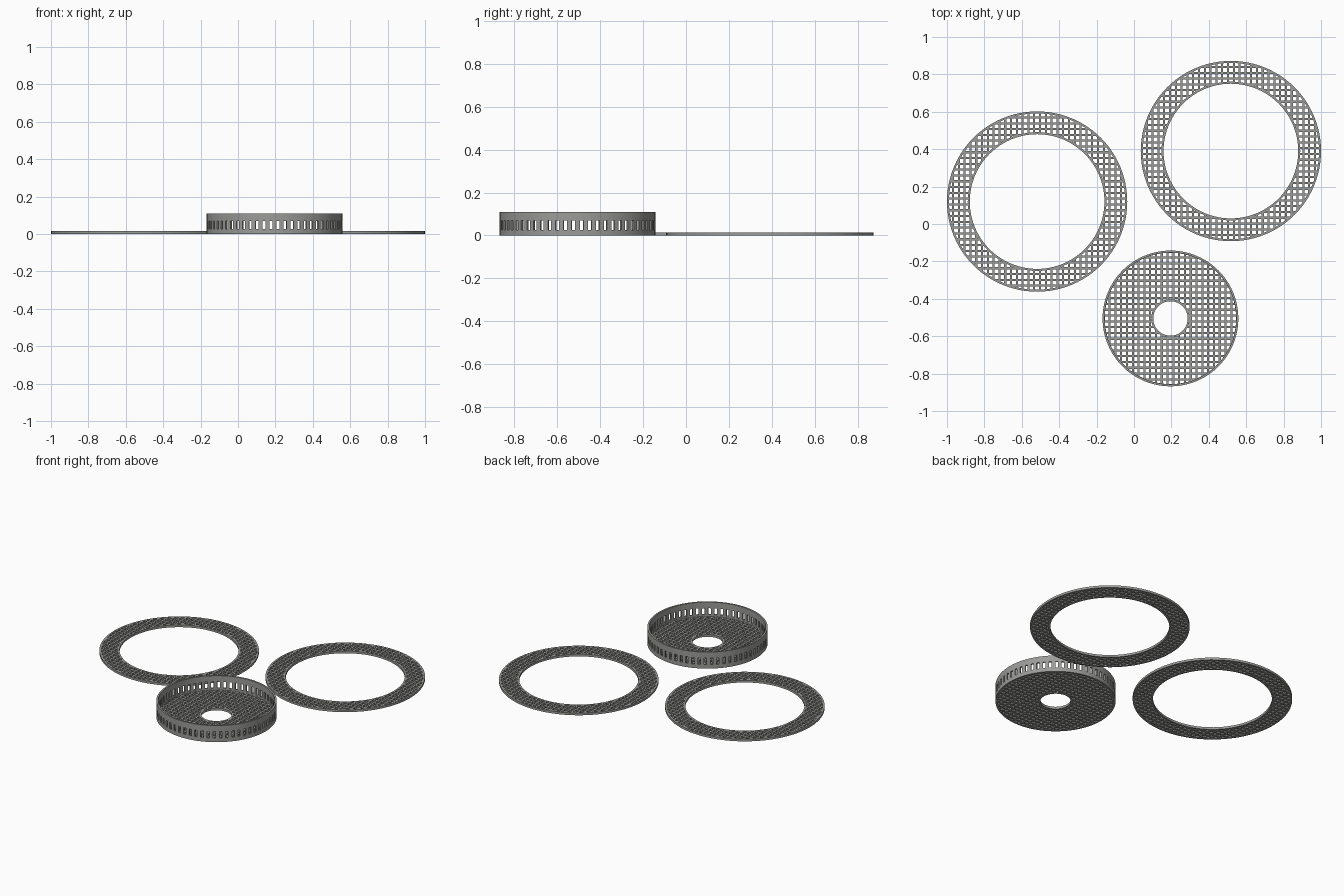
import bpy, bmesh, math
from mathutils import Matrix

if "Cube" in bpy.data.objects:
    bpy.data.objects.remove(bpy.data.objects["Cube"])

SEGMENTS = 96
PLATE = 0.015      # thickness of the perforated plates
PITCH = 0.031      # spacing of the square perforations
HOLE = 0.020       # width of one perforation
RIM = 0.011        # width of the solid rims

steel = bpy.data.materials.new("grey_steel")
steel.diffuse_color = (0.33, 0.33, 0.32, 1)
steel.use_nodes = True
steel.node_tree.nodes["Principled BSDF"].inputs["Base Color"].default_value = steel.diffuse_color


def add_object(name, bm, location):
    bmesh.ops.recalc_face_normals(bm, faces=bm.faces)
    mesh = bpy.data.meshes.new(name)
    bm.to_mesh(mesh)
    bm.free()
    mesh.materials.append(steel)
    obj = bpy.data.objects.new(name, mesh)
    obj.location = location
    bpy.context.collection.objects.link(obj)
    bpy.context.view_layer.update()
    return obj


def lathe(name, profile, location):
    """Sweep a closed (radius, height) profile around the z axis."""
    bm = bmesh.new()
    rings = []
    for i in range(SEGMENTS):
        a = 2 * math.pi * i / SEGMENTS
        rings.append([bm.verts.new((r * math.cos(a), r * math.sin(a), z)) for r, z in profile])
    n = len(profile)
    for i in range(SEGMENTS):
        p, q = rings[i], rings[(i + 1) % SEGMENTS]
        for j in range(n):
            k = (j + 1) % n
            bm.faces.new((p[j], q[j], q[k], p[k]))
    return add_object(name, bm, location)


def box(bm, matrix, size):
    bmesh.ops.create_cube(bm, size=1, matrix=matrix @ Matrix.Diagonal((*size, 1)))


def boolean(obj, cutter, operation):
    """Apply a boolean and discard the cutter."""
    mod = obj.modifiers.new("cut", 'BOOLEAN')
    mod.operation = operation
    mod.solver = 'EXACT'
    mod.object = cutter
    bpy.context.view_layer.objects.active = obj
    bpy.ops.object.modifier_apply(modifier=mod.name)
    bpy.data.objects.remove(cutter)


def perforate(obj, inner, outer, location):
    """Cut a square grid of holes between two radii."""
    bm = bmesh.new()
    count = math.ceil(outer / PITCH)
    for i in range(-count, count + 1):
        for j in range(-count, count + 1):
            x, y = i * PITCH, j * PITCH
            if inner - HOLE * 0.6 < math.hypot(x, y) < outer + HOLE * 0.6:
                box(bm, Matrix.Translation((x, y, 0)), (HOLE, HOLE, 0.12))
    cells = add_object("hole_cutter", bm, location)
    zone = lathe("hole_zone", [(inner, -0.03), (outer, -0.03), (outer, 0.04), (inner, 0.04)], location)
    boolean(cells, zone, 'INTERSECT')
    boolean(obj, cells, 'DIFFERENCE')


def finish(obj):
    bpy.ops.object.select_all(action='DESELECT')
    obj.select_set(True)
    bpy.context.view_layer.objects.active = obj
    bpy.ops.object.shade_smooth_by_angle(angle=math.radians(30))


# Two flat perforated rings
for name, x, y in (("left_ring", -0.518, 0.12), ("right_ring", 0.518, 0.39)):
    ri, ro = 0.36, 0.482
    ring = lathe(name, [(ri, 0), (ro, 0), (ro, PLATE), (ri, PLATE)], (x, y, 0))
    perforate(ring, ri + RIM, ro - RIM, (x, y, 0))
    finish(ring)

# Basket: perforated floor with a centre opening and a tall wall
spot = (0.195, -0.505, 0)
radius, opening, height = 0.363, 0.092, 0.11
basket = lathe("basket", [(opening, 0), (radius, 0), (radius, height), (radius - RIM, height),
                          (radius - RIM, PLATE), (opening, PLATE)], spot)
perforate(basket, opening + RIM, radius - RIM - 0.001, spot)

# Upright slots around the basket wall
bm = bmesh.new()
SLOTS = 60
for i in range(SLOTS):
    turn = Matrix.Rotation(2 * math.pi * (i + 0.5) / SLOTS, 4, 'Z')
    box(bm, turn @ Matrix.Translation((radius - RIM / 2, 0, 0.048)), (0.05, 0.016, 0.043))
boolean(basket, add_object("slot_cutter", bm, spot), 'DIFFERENCE')
finish(basket)
